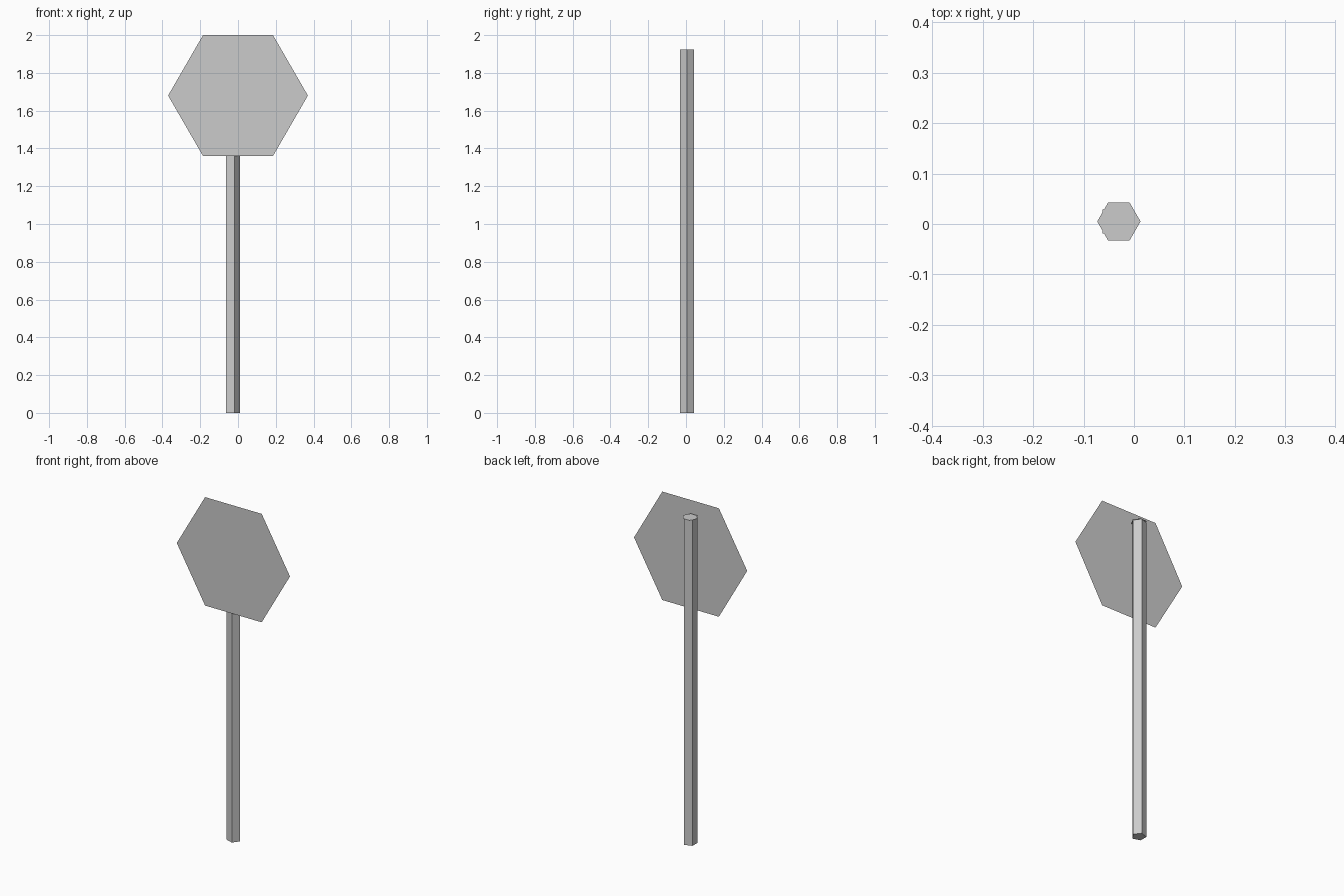
import bpy
from math import radians

if "Cube" in bpy.data.objects:
    bpy.data.objects.remove(bpy.data.objects["Cube"])

POLE_X, POLE_Y, POLE_TOP = -0.03, 0.005, 1.925


def polygon_plate(name, radius, location, rotation=(0, 0, 0)):
    """Flat six-sided plate with a corner pointing along +x."""
    bpy.ops.mesh.primitive_circle_add(vertices=6, radius=radius, fill_type='NGON',
                                      location=location)
    ob = bpy.context.object
    ob.name = name
    # the circle starts on +y, so turn the mesh a quarter to start on +x
    for v in ob.data.vertices:
        v.co.x, v.co.y = v.co.y, -v.co.x
    ob.rotation_euler = rotation
    return ob


# Sign plate: thin upright hexagon in front of the pole
polygon_plate("sign_plate", 0.37, (0, -0.043, 1.68), (radians(90), 0, 0))

# Pole: five-sided prism with one corner towards +x
bpy.ops.mesh.primitive_cylinder_add(vertices=5, radius=0.04, depth=POLE_TOP,
                                    location=(POLE_X, POLE_Y, POLE_TOP / 2))
pole = bpy.context.object
pole.name = "pole"
for v in pole.data.vertices:
    v.co.x, v.co.y = v.co.y, -v.co.x

# Pole cap: flat hexagon closing the top
polygon_plate("pole_cap", 0.043, (POLE_X, POLE_Y, POLE_TOP + 0.001))
